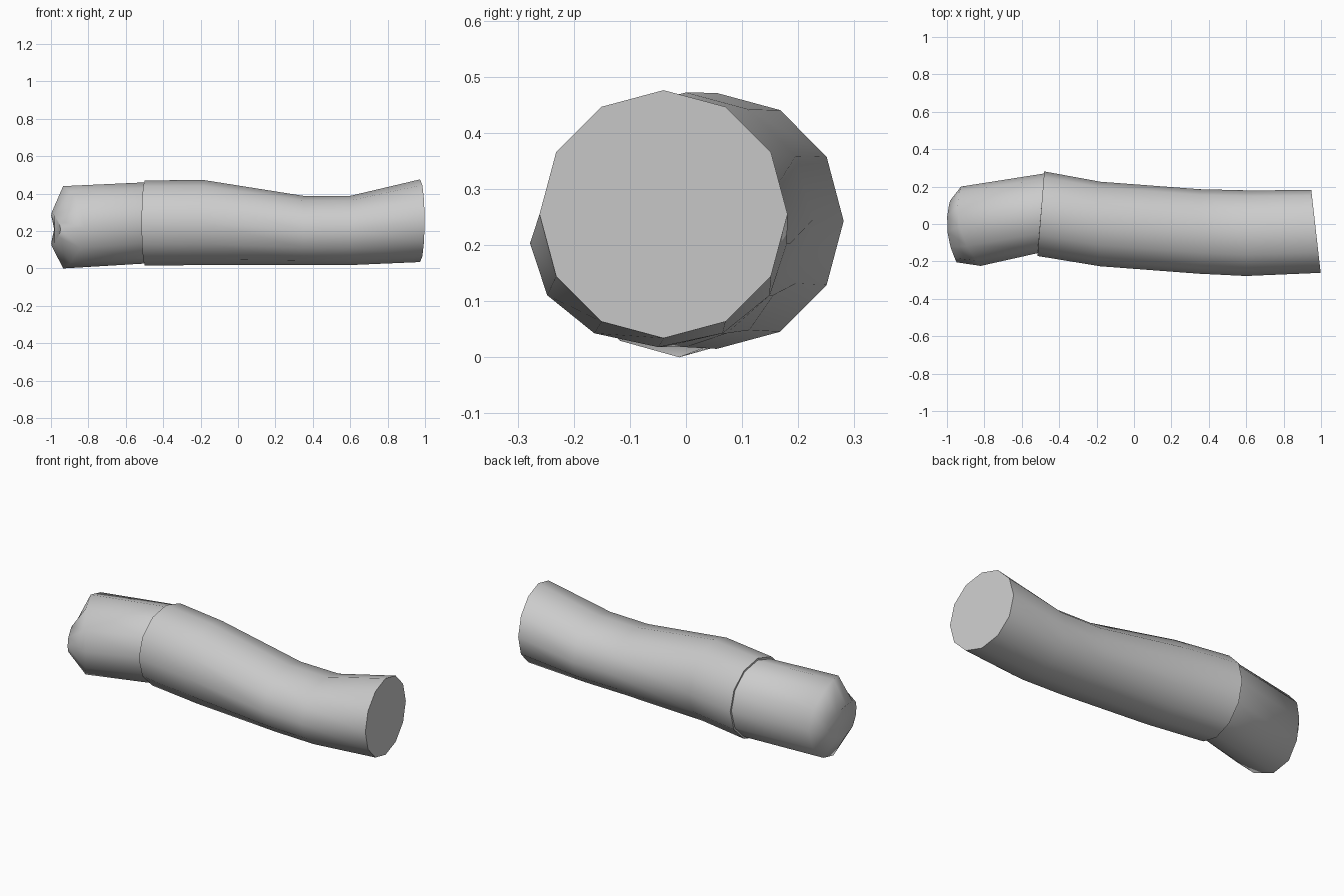
import bpy, bmesh, math

if "Cube" in bpy.data.objects:
    bpy.data.objects.remove(bpy.data.objects["Cube"])

SIDES = 12


def ring(bm, cx, cy, cz, ry, rz, lean=0.0, bow=0.0):
    """Oval section across x; lean tilts it in plan, bow curves its sides."""
    verts = []
    for i in range(SIDES):
        a = 2 * math.pi * i / SIDES
        c = math.cos(a)
        verts.append(bm.verts.new((cx + lean * c + bow * c * c,
                                   cy + ry * c, cz + rz * math.sin(a))))
    return verts


def loft(name, sections, cap_start, cap_end, angle):
    bm = bmesh.new()
    rings = [ring(bm, *s) for s in sections]
    for a, b in zip(rings, rings[1:]):
        for i in range(SIDES):
            j = (i + 1) % SIDES
            bm.faces.new((a[i], a[j], b[j], b[i]))
    if cap_start:
        bm.faces.new(rings[0][::-1])
    if cap_end:
        bm.faces.new(rings[-1])
    bmesh.ops.recalc_face_normals(bm, faces=bm.faces)
    # open lofts: make sure side faces point away from the axis
    f = max(bm.faces, key=lambda f: f.calc_center_median().z)
    if f.normal.z < 0:
        bmesh.ops.reverse_faces(bm, faces=bm.faces)
    mesh = bpy.data.meshes.new(name)
    bm.to_mesh(mesh)
    bm.free()
    ob = bpy.data.objects.new(name, mesh)
    bpy.context.collection.objects.link(ob)
    bpy.ops.object.select_all(action='DESELECT')
    ob.select_set(True)
    bpy.context.view_layer.objects.active = ob
    bpy.ops.object.shade_smooth_by_angle(angle=math.radians(angle))
    return ob


# Long body: stepped rim at the joint, waist, flared flat end
loft("long_body", [
    (-0.498, 0.057, 0.243, 0.213, 0.217, 0.018),
    (-0.498, 0.055, 0.243, 0.226, 0.228, 0.018),
    (-0.18, 0.0, 0.245, 0.226, 0.227),
    (0.35, -0.04, 0.203, 0.226, 0.185),
    (0.60, -0.049, 0.203, 0.229, 0.185),
    (0.973, -0.04, 0.255, 0.221, 0.221, -0.025),
], False, True, 40)

# Short end: slightly thinner, angled back, with a rounded tip
loft("short_end", [
    (-0.998, -0.04, 0.21, 0.165, 0.085, -0.0175, 0.0325),
    (-0.935, -0.012, 0.22, 0.212, 0.22, -0.0525, 0.0625),
    (-0.498, 0.057, 0.243, 0.213, 0.217, 0.018),
], True, False, 70)
